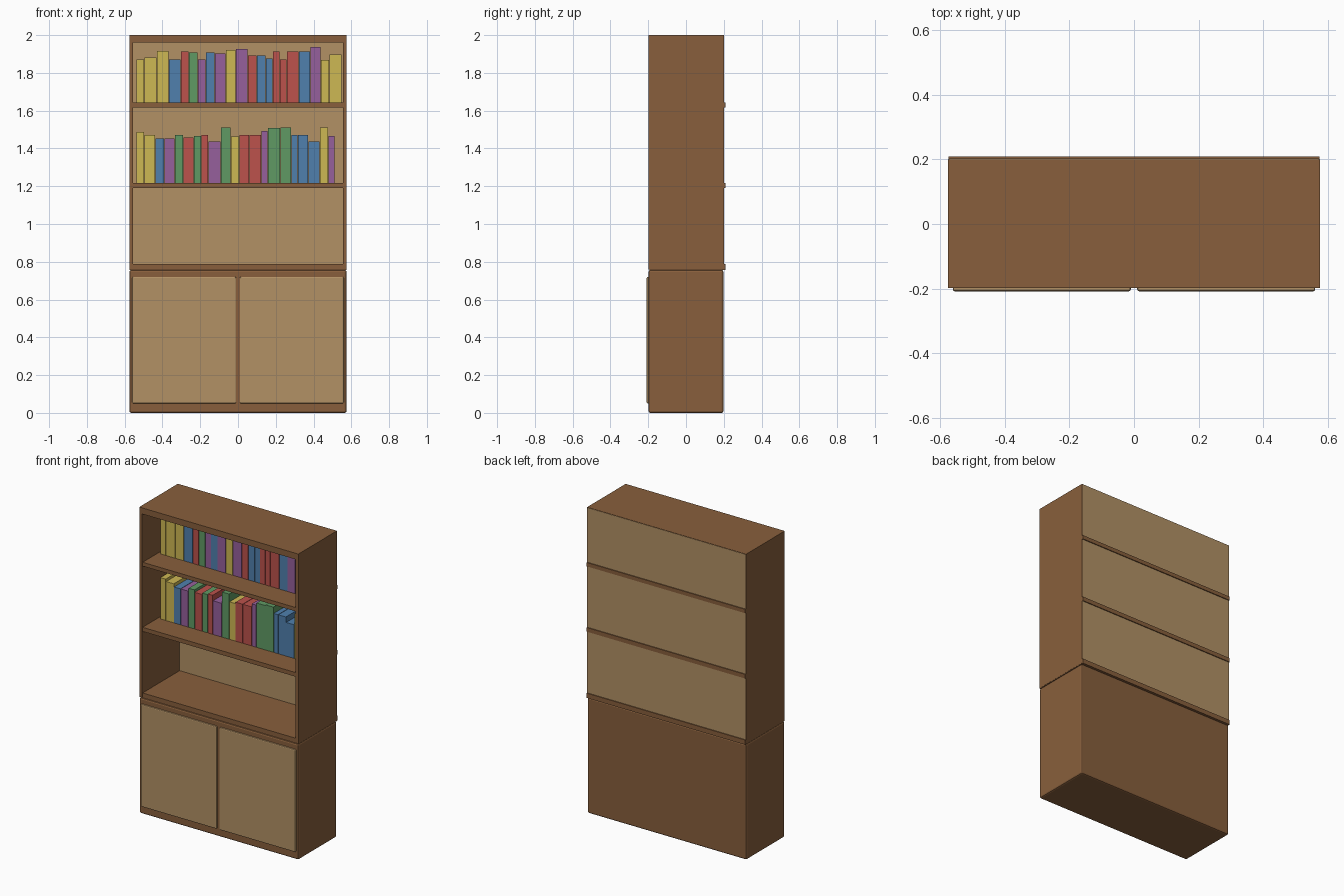
import bpy


def material(name, rgb):
    m = bpy.data.materials.new(name)
    lin = [((c / 255 + 0.055) / 1.055) ** 2.4 for c in rgb]
    m.diffuse_color = (*lin, 1)
    return m


BROWN = material("brown wood", (136, 95, 60))
TAN = material("light wood", (178, 145, 101))
BOOKS = {
    "Y": material("yellow cover", (206, 184, 84)),
    "B": material("blue cover", (80, 128, 174)),
    "R": material("red cover", (188, 82, 76)),
    "G": material("green cover", (96, 154, 100)),
    "P": material("purple cover", (150, 96, 156)),
}


def box(name, x, y, z, mat, bevel=0):
    """Box from (min, max) ranges, optionally with rounded edges."""
    bpy.ops.mesh.primitive_cube_add(
        size=1, location=[(r[0] + r[1]) / 2 for r in (x, y, z)])
    ob = bpy.context.object
    ob.name = name
    ob.scale = [r[1] - r[0] for r in (x, y, z)]
    bpy.ops.object.transform_apply(location=False, rotation=False, scale=True)
    ob.data.materials.append(mat)
    if bevel:
        mod = ob.modifiers.new("rounded edges", "BEVEL")
        mod.width = bevel
        mod.segments = 2
    return ob


# Lower cabinet with two doors
box("cabinet", (-0.575, 0.575), (-0.198, 0.198), (0, 0.757), BROWN, 0.01)
for side, x in (("left", (-0.56, -0.01)), ("right", (0.01, 0.56))):
    box(side + "_door", x, (-0.208, -0.185), (0.05, 0.72), TAN, 0.006)

# Upper case: sides, top and back panel
for side, x in (("left", (-0.575, -0.555)), ("right", (0.555, 0.575))):
    box(side + "_side", x, (-0.198, 0.2), (0.76, 2), BROWN)
box("top_board", (-0.556, 0.556), (-0.198, 0.2), (1.96, 2), BROWN)
box("back_panel", (-0.572, 0.572), (0.19, 0.202), (0.762, 1.998), TAN)

# Shelves poke out slightly behind the back panel
for i, (z0, z1) in enumerate(((0.757, 0.788), (1.19, 1.217), (1.617, 1.642))):
    box(f"shelf_{i + 1}", (-0.574, 0.574), (-0.192, 0.208), (z0, z1), BROWN)

# Book rows: cover colours, left edges (hundredths), heights (hundredths)
rows = [
    (1.642, "YYYBRGPBPYPRBBRRRBPYY",
     [-53.7, -49.5, -42.9, -36.5, -30.2, -25.9, -21.2, -16.9, -12.2, -6.3, -1.1,
      5.3, 10.1, 14.8, 18.5, 22.2, 25.9, 32.3, 38.4, 43.9, 48.4, 55],
     [23, 24, 27.5, 23, 27, 26.5, 23, 26.5, 26, 28, 28.5,
      25, 25, 23.5, 27, 23, 27, 27, 29.5, 22.5, 25.5]),
    (1.217, "YYBPGRGRPGYRRPGGBBBYP",
     [-53.7, -49.5, -43.7, -38.9, -33.3, -28.8, -23.3, -19.3, -15.6, -9, -3.7,
      0.8, 6.1, 12.4, 15.9, 22.5, 28.3, 31.7, 37.3, 43.4, 47.9, 51.3],
     [27, 25.5, 23.5, 23.5, 25.5, 24, 25, 25.5, 22, 29.5, 24.5,
      25.5, 25.5, 27.5, 29, 29.5, 25.5, 25.5, 22, 29.5, 25]),
]
for r, (base, covers, xs, heights) in enumerate(rows):
    for i, c in enumerate(covers):
        box(f"book_{r + 1}_{i + 1}", (xs[i] / 100, xs[i + 1] / 100 - 0.003),
            (-0.035, 0.15), (base, base + heights[i] / 100), BOOKS[c])
